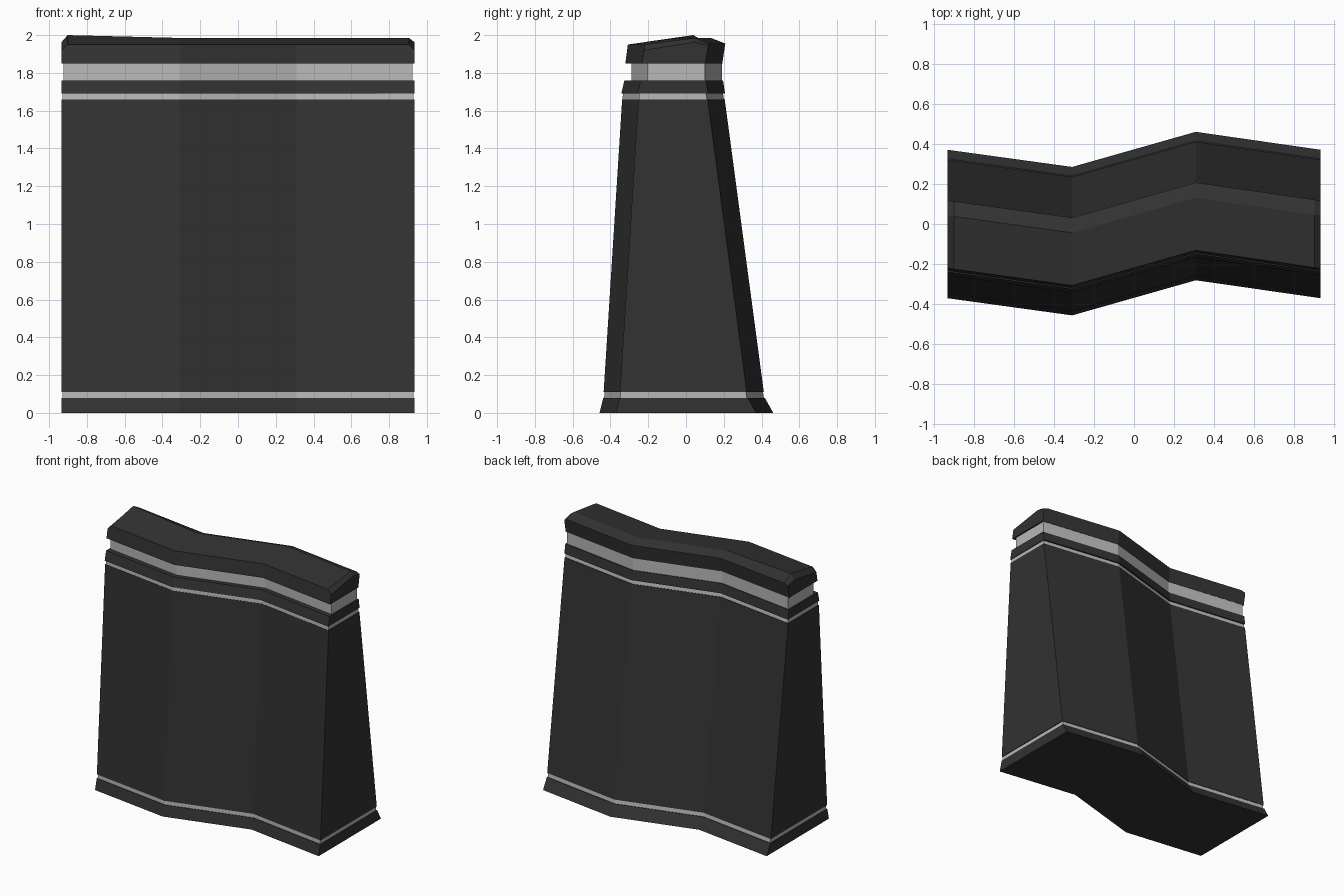
import bpy, bmesh

if "Cube" in bpy.data.objects:
    bpy.data.objects.remove(bpy.data.objects["Cube"])


def material(name, v):
    m = bpy.data.materials.new(name)
    m.diffuse_color = (v, v, v, 1)
    m.use_nodes = True
    m.node_tree.nodes["Principled BSDF"].inputs["Base Color"].default_value = m.diffuse_color
    return m


DARK = material("dark_panel", 0.032)
LIGHT = material("light_trim", 0.48)
BEND = [(-1.0, 0.0), (-0.31, -0.086), (0.31, 0.09), (1.0, 0.0)]


def loft(name, stations, mat):
    """Join matching cross-sections (x, y offset, [(y, z)...]) along x."""
    bm = bmesh.new()
    rings = [[bm.verts.new((x, y + off, z)) for y, z in prof]
             for x, off, prof in stations]
    n = len(rings[0])
    for a, b in zip(rings, rings[1:]):
        for i in range(n):
            j = (i + 1) % n
            bm.faces.new((a[i], a[j], b[j], b[i]))
    bm.faces.new(rings[0])
    bm.faces.new(rings[-1])
    bmesh.ops.recalc_face_normals(bm, faces=bm.faces)
    me = bpy.data.meshes.new(name)
    bm.to_mesh(me)
    bm.free()
    me.materials.append(mat)
    ob = bpy.data.objects.new(name, me)
    bpy.context.collection.objects.link(ob)


def slab(name, half_x, z0, f0, b0, z1, f1, b1, mat):
    """Zigzag layer with front/back y given at its bottom and top."""
    prof = [(f0, z0), (b0, z0), (b1, z1), (f1, z1)]
    loft(name, [(half_x if x == 1 else -half_x if x == -1 else x, off, prof)
                for x, off in BEND], mat)


# Stacked layers from the ground up
slab("base_skirt", 0.935, 0.0, -0.372, 0.372, 0.08, -0.352, 0.327, DARK)
slab("lower_trim", 0.93, 0.08, -0.347, 0.322, 0.11, -0.346, 0.318, LIGHT)
slab("wall_body", 0.935, 0.11, -0.35, 0.322, 1.66, -0.252, 0.115, DARK)
slab("upper_trim", 0.93, 1.66, -0.25, 0.111, 1.69, -0.248, 0.106, LIGHT)
slab("collar", 0.935, 1.69, -0.257, 0.117, 1.76, -0.24, 0.106, DARK)
slab("neck_band", 0.925, 1.76, -0.203, 0.1, 1.85, -0.203, 0.1, LIGHT)


# Ridged cap with bevelled ends, slightly taller at the left end
def cap_profile(front_z, ridge_z, back_z):
    return [(-0.235, 1.85), (0.102, 1.85), (0.118, back_z),
            (0.042, ridge_z), (-0.222, front_z)]


end = cap_profile(1.92, 1.962, 1.945)
full = cap_profile(1.95, 1.985, 1.955)
loft("cap", [(-0.935, 0.0, end),
             (-0.902, -0.004, cap_profile(1.95, 2.0, 1.957)),
             (-0.31, -0.086, full), (0.31, 0.09, full),
             (0.905, 0.004, full), (0.935, 0.0, end)], DARK)
